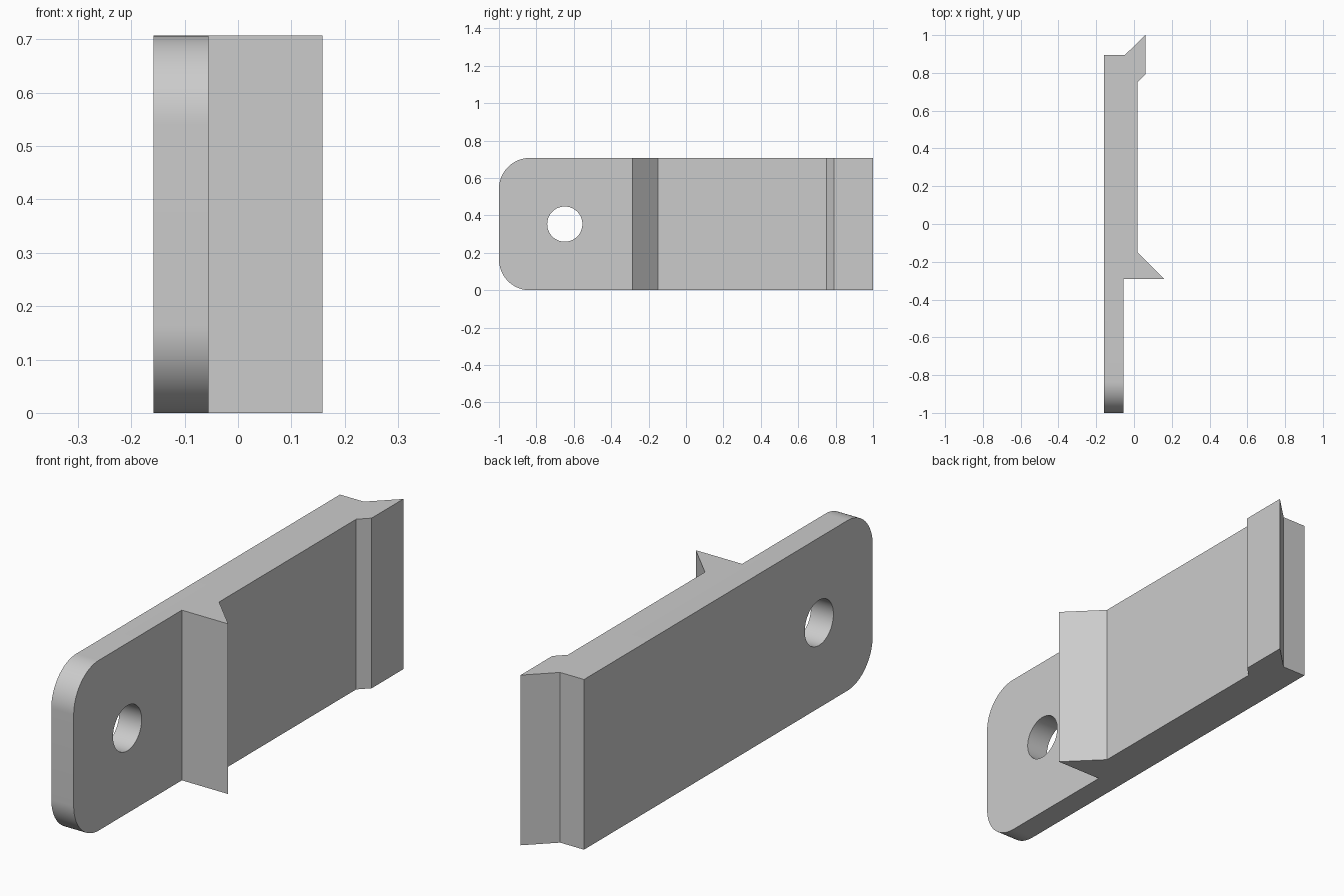
import bpy, bmesh, math
from mathutils import Matrix

cube = bpy.data.objects.get("Cube")
if cube:
    bpy.data.objects.remove(cube, do_unlink=True)

HEIGHT = 0.707
CORNER = 0.165

grey = bpy.data.materials.new("light grey")
grey.use_nodes = True
colour = (0.6, 0.6, 0.6, 1)
grey.diffuse_color = colour
grey.node_tree.nodes["Principled BSDF"].inputs["Base Color"].default_value = colour


def make_object(name, bm):
    bmesh.ops.recalc_face_normals(bm, faces=bm.faces)
    mesh = bpy.data.meshes.new(name)
    bm.to_mesh(mesh)
    bm.free()
    mesh.materials.append(grey)
    obj = bpy.data.objects.new(name, mesh)
    bpy.context.collection.objects.link(obj)
    return obj


# Plan outline: thin tab, barbed step, thick plate, slanted hook end
outline = [(-0.158, -1), (-0.055, -1), (-0.055, -0.29), (0.158, -0.29),
           (0.018, -0.15), (0.018, 0.75), (0.06, 0.792), (0.06, 1),
           (-0.048, 0.895), (-0.158, 0.895)]
bm = bmesh.new()
base = bm.faces.new([bm.verts.new((x, y, 0)) for x, y in outline])
top = bmesh.ops.extrude_face_region(bm, geom=[base])["geom"]
bmesh.ops.translate(bm, vec=(0, 0, HEIGHT),
                    verts=[v for v in top if isinstance(v, bmesh.types.BMVert)])

# Rounded corners on the free end of the tab
corners = [e for e in bm.edges
           if all(v.co.y < -0.99 for v in e.verts)
           and abs(e.verts[0].co.z - e.verts[1].co.z) < 0.001]
bmesh.ops.bevel(bm, geom=corners, offset=CORNER, offset_type='OFFSET',
                segments=24, profile=0.5, affect='EDGES')
clip = make_object("latch_plate", bm)

# Round hole through the tab
bm = bmesh.new()
bmesh.ops.create_cone(bm, cap_ends=True, segments=64, radius1=0.094,
                      radius2=0.094, depth=1,
                      matrix=Matrix.Translation((0, -0.648, HEIGHT / 2))
                      @ Matrix.Rotation(math.pi / 2, 4, 'Y'))
cutter = make_object("hole_cutter", bm)
cutter.hide_render = True

hole = clip.modifiers.new("hole", 'BOOLEAN')
hole.operation = 'DIFFERENCE'
hole.solver = 'EXACT'
hole.object = cutter
bpy.ops.object.select_all(action='DESELECT')
clip.select_set(True)
bpy.context.view_layer.objects.active = clip
bpy.ops.object.modifier_apply(modifier=hole.name)
bpy.data.objects.remove(cutter, do_unlink=True)
bpy.ops.object.shade_smooth_by_angle(angle=math.radians(30))
